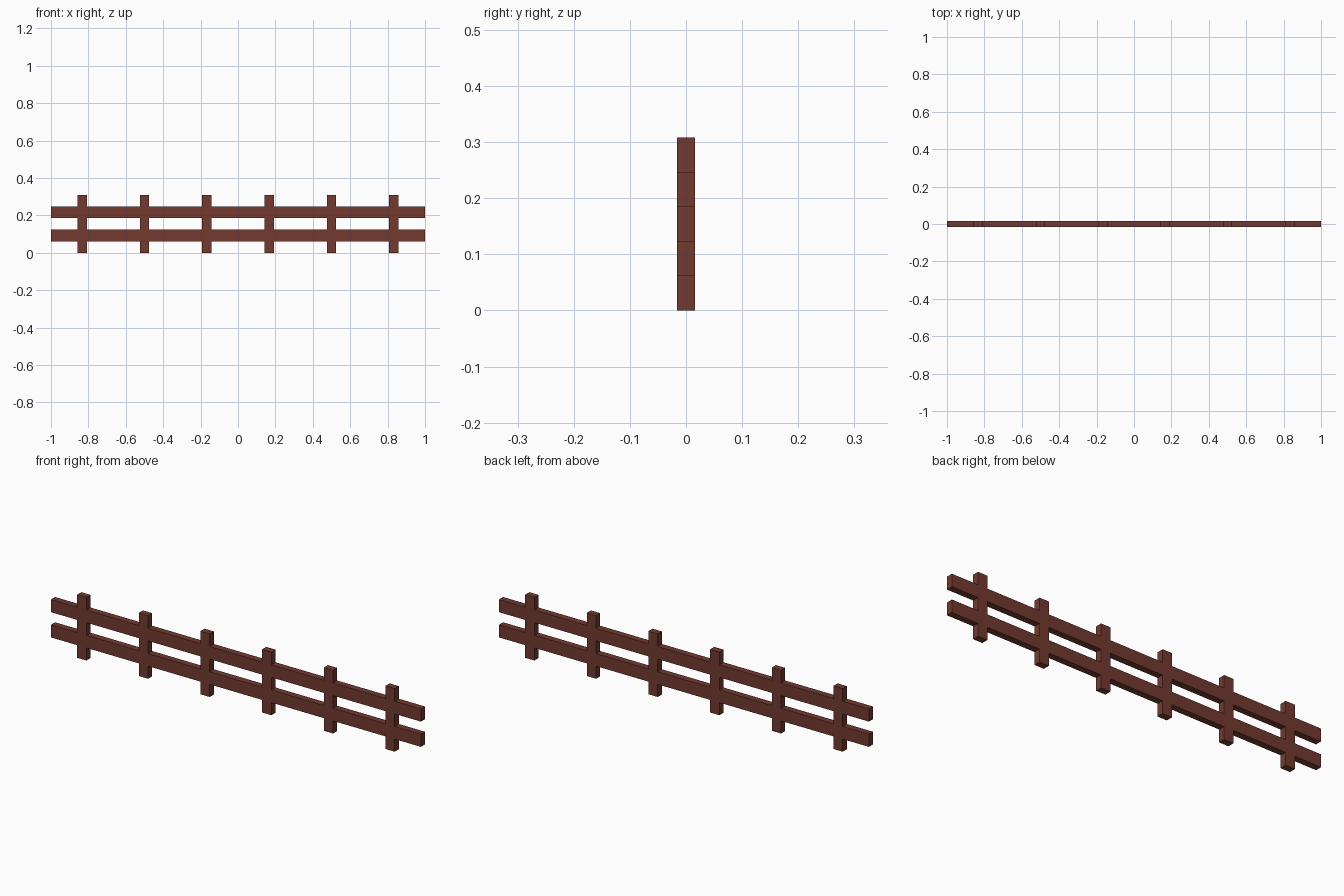
import bpy, bmesh
from mathutils import Matrix

if "Cube" in bpy.data.objects:
    bpy.data.objects.remove(bpy.data.objects["Cube"])

UNIT = 0.0617          # rail height = gap height; the fence is five units tall
DEPTH = 0.032
POST_W = 0.05

wood = bpy.data.materials.new("brown_wood")
wood.diffuse_color = (0.17, 0.042, 0.03, 1)
wood.use_nodes = True
wood.node_tree.nodes["Principled BSDF"].inputs["Base Color"].default_value = wood.diffuse_color


def boxes(name, x, width, spans):
    """One object made of upright boxes, one per (bottom, top) span in units."""
    bm = bmesh.new()
    for lo, hi in spans:
        size = (width, DEPTH, (hi - lo) * UNIT)
        centre = (0, 0, (lo + hi) / 2 * UNIT)
        bmesh.ops.create_cube(bm, size=1, matrix=Matrix.Translation(centre) @ Matrix.Diagonal((*size, 1)))
    mesh = bpy.data.meshes.new(name)
    bm.to_mesh(mesh)
    bm.free()
    mesh.materials.append(wood)
    obj = bpy.data.objects.new(name, mesh)
    obj.location.x = x
    bpy.context.collection.objects.link(obj)


# Two full-length rails
boxes("lower_rail", 0, 2, [(1, 2)])
boxes("upper_rail", 0, 2, [(3, 4)])

# Six posts flush with the rails: foot, middle and top pieces fit around them
for i in range(6):
    boxes(f"post_{i + 1}", (i - 2.5) / 3, POST_W, [(0, 1), (2, 3), (4, 5)])
